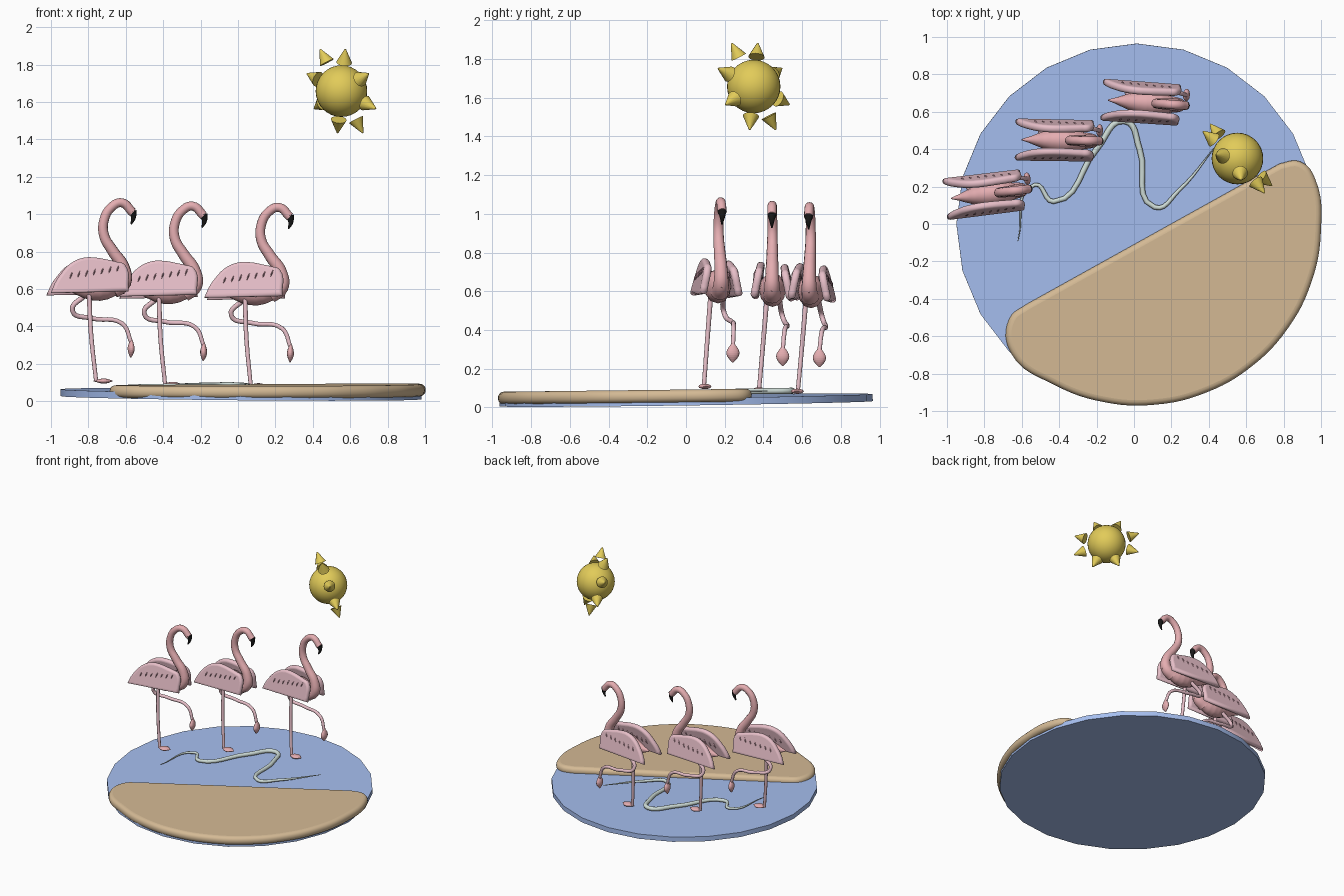
import bpy, math
from mathutils import Matrix, Vector

if "Cube" in bpy.data.objects:
    bpy.data.objects.remove(bpy.data.objects["Cube"])

T = Matrix.Translation


def material(name, *rgb):
    m = bpy.data.materials.new(name)
    m.diffuse_color = (*rgb, 1)
    m.use_nodes = True
    m.node_tree.nodes["Principled BSDF"].inputs["Base Color"].default_value = m.diffuse_color
    return m


BLUE = material("water_blue", 0.38, 0.52, 0.87)
SAND = material("sand_tan", 0.66, 0.49, 0.3)
RIPPLE = material("ripple_pale", 0.62, 0.72, 0.68)
PINK = material("pink", 0.78, 0.42, 0.44)
WING = material("light_pink", 0.8, 0.52, 0.58)
DARK = material("feather_pink", 0.45, 0.24, 0.29)
BLACK = material("black", 0.01, 0.01, 0.01)
GOLD = material("gold", 0.76, 0.6, 0.1)


def curve_mesh(name, pts, mat, matrix, radius=None, half=0, bevel=1, corners=()):
    """Tube along pts when radius(t) is given, otherwise a rounded plate."""
    c = bpy.data.curves.new(name, 'CURVE')
    c.dimensions = '3D' if radius else '2D'
    c.fill_mode = 'FULL' if radius else 'BOTH'
    c.extrude, c.bevel_depth, c.bevel_resolution = half, bevel, 4
    c.resolution_u = 6
    c.use_fill_caps = True
    sp = c.splines.new('BEZIER')
    sp.bezier_points.add(len(pts) - 1)
    sp.use_cyclic_u = not radius
    for i, (bp, p) in enumerate(zip(sp.bezier_points, pts)):
        bp.co = p
        bp.radius = radius(i / (len(pts) - 1)) if radius else 1
        bp.handle_left_type = bp.handle_right_type = 'VECTOR' if i in corners else 'AUTO'
    tmp = bpy.data.objects.new("tmp", c)
    bpy.context.collection.objects.link(tmp)
    deps = bpy.context.evaluated_depsgraph_get()
    mesh = bpy.data.meshes.new_from_object(tmp.evaluated_get(deps))
    bpy.data.objects.remove(tmp)
    mesh.transform(matrix)
    mesh.materials.clear()
    mesh.materials.append(mat)
    for p in mesh.polygons:
        p.use_smooth = True
    ob = bpy.data.objects.new(name, mesh)
    bpy.context.collection.objects.link(ob)
    return ob


def tube(name, pts, r0, r1, mat):
    return curve_mesh(name, pts, mat, Matrix(), lambda t: r0 + (r1 - r0) * t)


def spindle(name, start, end, r, skew, flat, mat):
    """Bulging form from start to end, squashed by the flat factors."""
    a, b = Vector(start), Vector(end)
    pts = [(b - a) * i / 10 for i in range(11)]
    return curve_mesh(name, pts, mat, T(a) @ Matrix.Diagonal((*flat, 1)),
                      lambda t: 0.004 + r * math.sin(math.pi * t ** skew))


def finish(name, mat):
    ob = bpy.context.object
    ob.name = name
    ob.data.materials.append(mat)
    bpy.ops.object.shade_smooth_by_angle()
    return ob


# Water disc, slightly tilted
bpy.ops.mesh.primitive_cylinder_add(vertices=24, radius=0.965, depth=0.037,
                                    location=(0.015, 0, 0.037), rotation=(0.014, 0.009, 0))
finish("water_disc", BLUE)

# Sand bank: an arc of the rim closed by a straight shore
bank = []
for i in range(10):
    a = math.radians(226 + 148 * i / 9)
    bank.append((0.025 + 0.945 * math.cos(a), 0.94 * math.sin(a), 0))
bank += [(0.88, 0.305, 0), (0.79, 0.295, 0), (-0.56, -0.455, 0), (-0.64, -0.52, 0)]
curve_mesh("sand_bank", bank, SAND, T((0, 0, 0.059)) @ Matrix.Rotation(0.012, 4, 'X'),
           half=0.003, bevel=0.03, corners=(11, 12))

# Winding ripple on the water
path = [(-0.62, -0.09), (-0.53, 0.21), (-0.43, 0.12), (-0.2, 0.4), (-0.05, 0.55),
        (0.03, 0.4), (0.11, 0.09), (0.24, 0.18), (0.44, 0.42)]
curve_mesh("ripple", [(x, y, 0.078 + 0.014 * y) for x, y in path], RIPPLE, Matrix(),
           lambda t: 0.002 + 0.014 * math.sin(math.pi * t) ** 0.6 if 0 < t < 1 else 0.002)

# Sun and its ring of rays
centre = Vector((0.553, 0.35, 1.658))
bpy.ops.mesh.primitive_uv_sphere_add(segments=32, ring_count=16, radius=0.138, location=centre)
finish("sun_ball", GOLD)
across, up = Vector((0.7, -0.7, 0)), Vector((-0.2, -0.2, 0.96))
for i in range(8):
    a = math.radians(22.5 + 45 * i)
    d = (across * math.sin(a) + up * math.cos(a)).normalized()
    bpy.ops.mesh.primitive_cone_add(vertices=16, radius1=0.042, radius2=0.004, depth=0.08,
                                    location=centre + d * 0.212,
                                    rotation=d.to_track_quat('Z', 'Y').to_euler())
    finish(f"sun_ray_{i + 1}", GOLD)

# One wading bird: body, neck and beak
parts = []
parts.append(spindle("body", (-0.18, 0, 0.605), (0.228, 0, 0.597), 0.085, 1.2, (1, 0.78, 1), PINK))
neck = [(0.13, 0.57), (0.19, 0.61), (0.19, 0.685), (0.13, 0.78), (0.085, 0.86),
        (0.085, 0.945), (0.125, 1.013), (0.18, 1.036), (0.238, 0.985)]
parts.append(curve_mesh("neck", [(x, 0, z) for x, z in neck], PINK, Matrix(),
                        lambda t: 0.024 + 0.024 * (1 - t) ** 3))
parts.append(tube("beak", [(0.236, 0, 0.992), (0.243, 0, 0.96), (0.23, 0, 0.921)], 0.024, 0.004, BLACK))

# Straight leg and folded leg, each with a foot
parts.append(tube("standing_leg", [(0, -0.03, 0.56), (0.008, -0.048, 0.34), (0.033, -0.07, 0.085)],
                  0.013, 0.011, WING))
parts.append(spindle("standing_foot", (0.02, -0.07, 0.083), (0.122, -0.07, 0.083), 0.03, 1.1,
                     (1, 1, 0.4), PINK))
folded = [(-0.01, 0.035, 0.545), (-0.08, 0.05, 0.46), (0.03, 0.075, 0.418),
          (0.19, 0.065, 0.39), (0.238, 0.056, 0.29)]
parts.append(tube("raised_leg", folded, 0.014, 0.011, WING))
parts.append(spindle("raised_foot", (0.24, 0.056, 0.31), (0.23, 0.056, 0.208), 0.03, 1.1,
                     (0.55, 1, 1), PINK))

# Wings: flat below, lopsided dome above, with slanted feather ridges
outline = [(-0.187, -0.078, 0)]
for i in range(9):
    a = math.pi * i / 9
    rise = math.sin(a) ** (1.1 - 0.9 * math.cos(a))
    outline.append((0.187 * math.cos(a), -0.07 + 0.15 * rise, 0))
for side, word in ((-1, "right"), (1, "left")):
    place = T((0, side * 0.077, 0.642 - side * 0.006)) @ Matrix.Rotation(side * 0.2, 4, 'X')
    parts.append(curve_mesh(f"{word}_wing", outline, WING,
                            place @ Matrix.Rotation(math.pi / 2, 4, 'X'),
                            half=0.002, bevel=0.018, corners=(0, 1)))
    for i in range(7):
        bpy.ops.mesh.primitive_uv_sphere_add(segments=10, ring_count=6, radius=1)
        ridge = finish(f"{word}_feather_{i + 1}", DARK)
        ridge.data.transform(place @ T((-0.105 + 0.042 * i, 0, -0.004 + 0.006 * i))
                             @ Matrix.Rotation(0.38, 4, 'Y')
                             @ Matrix.Diagonal((0.006, 0.026, 0.036, 1)))
        parts.append(ridge)

# Place the three birds
spots = [((-0.8, 0.158, 0.025), 7), ((-0.422, 0.448, 0.007), -1), ((0.04, 0.65, 0), -4)]
for n, (loc, yaw) in enumerate(spots):
    for part in parts:
        ob = part
        if n:
            ob = part.copy()
            ob.name = f"{part.name}_{n + 1}"
            bpy.context.collection.objects.link(ob)
        ob.matrix_world = T(loc) @ Matrix.Rotation(math.radians(yaw), 4, 'Z')
